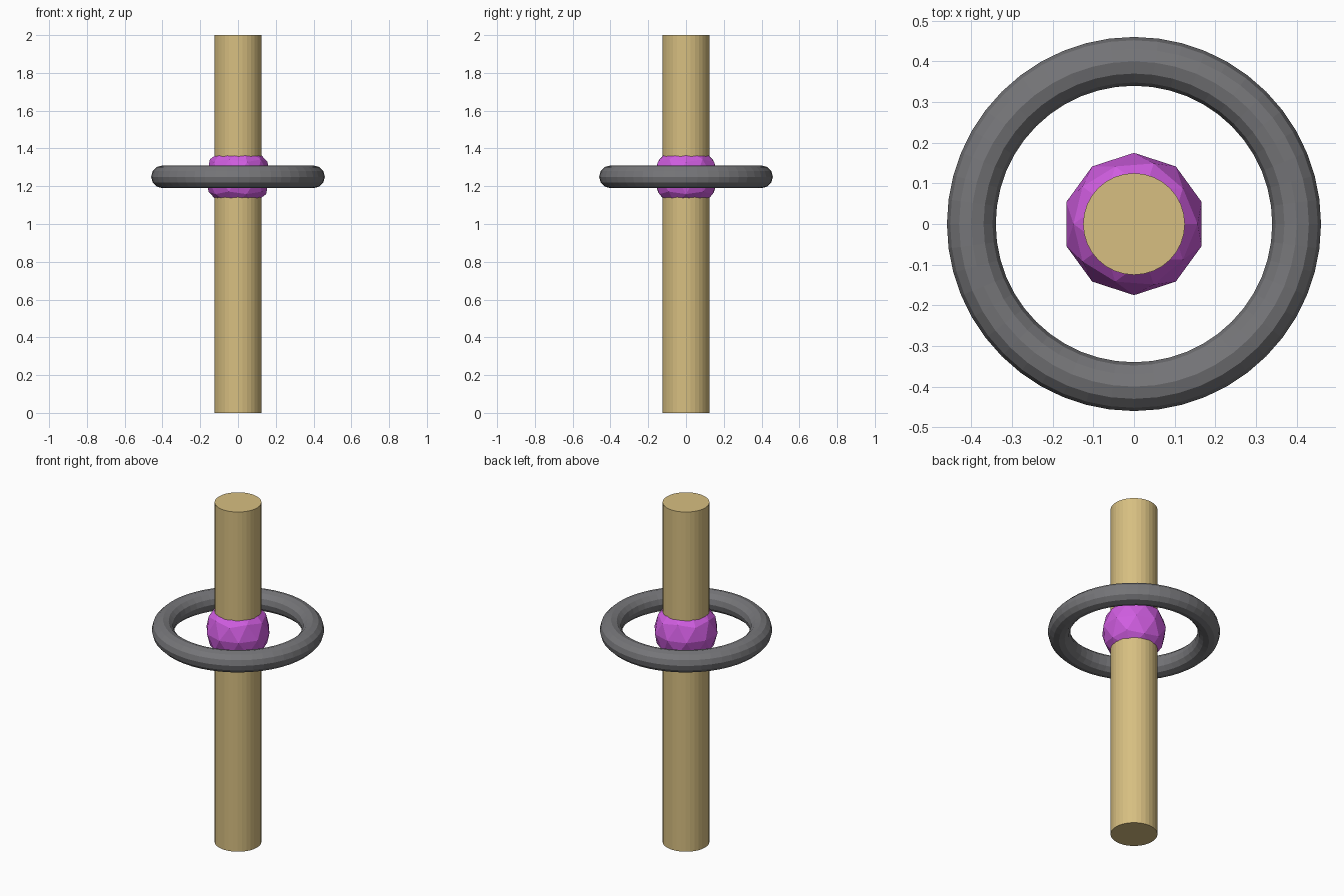
import bpy

if "Cube" in bpy.data.objects:
    bpy.data.objects.remove(bpy.data.objects["Cube"])


def finish(name, color=None):
    obj = bpy.context.object
    obj.name = name
    if color:
        mat = bpy.data.materials.new(name + "_material")
        mat.diffuse_color = color
        mat.use_nodes = True
        mat.node_tree.nodes["Principled BSDF"].inputs["Base Color"].default_value = mat.diffuse_color
        obj.data.materials.append(mat)
    return obj


MID_Z = 1.25

# Wooden pole
bpy.ops.mesh.primitive_cylinder_add(vertices=32, radius=0.125, depth=2.0, location=(0, 0, 1.0))
finish("pole", (0.68, 0.52, 0.22, 1))

# Faceted gem around the pole
bpy.ops.mesh.primitive_ico_sphere_add(subdivisions=2, radius=0.175, location=(0, 0, MID_Z))
finish("gem", (0.63, 0.11, 0.75, 1))

# Floating ring around the gem
bpy.ops.mesh.primitive_torus_add(major_radius=0.4, minor_radius=0.06,
                                 major_segments=48, minor_segments=12,
                                 location=(0, 0, MID_Z))
finish("ring", (0.18, 0.18, 0.19, 1))
